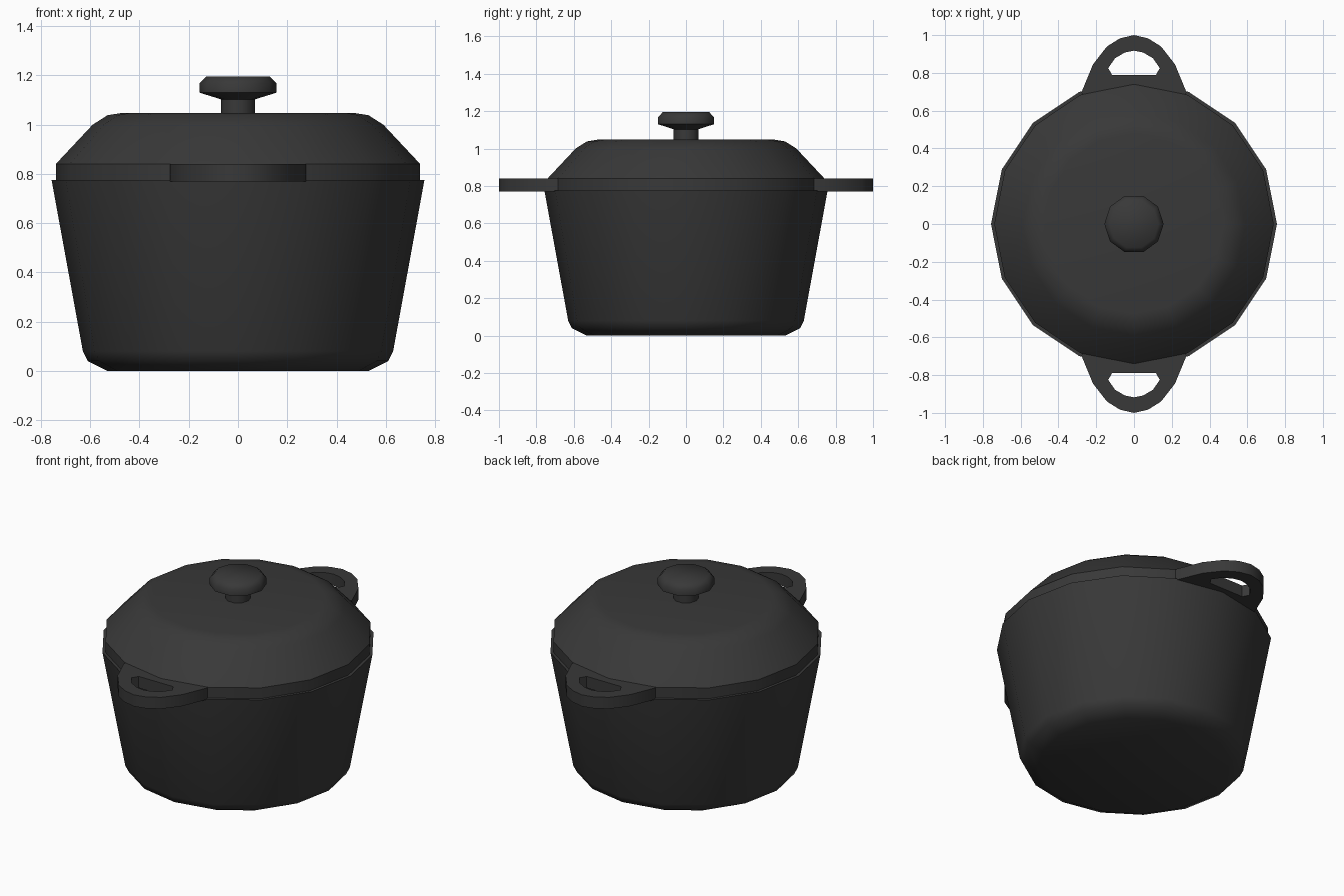
import bpy, bmesh, math

if "Cube" in bpy.data.objects:
    bpy.data.objects.remove(bpy.data.objects["Cube"])

iron = bpy.data.materials.new("cast_iron_black")
iron.diffuse_color = (0.04, 0.04, 0.04, 1)
iron.use_nodes = True
iron.node_tree.nodes["Principled BSDF"].inputs["Base Color"].default_value = iron.diffuse_color


def finish(name, bm, angle):
    bmesh.ops.recalc_face_normals(bm, faces=bm.faces[:])
    me = bpy.data.meshes.new(name)
    bm.to_mesh(me)
    bm.free()
    me.materials.append(iron)
    ob = bpy.data.objects.new(name, me)
    bpy.context.collection.objects.link(ob)
    bpy.ops.object.select_all(action='DESELECT')
    ob.select_set(True)
    bpy.context.view_layer.objects.active = ob
    bpy.ops.object.shade_smooth_by_angle(angle=math.radians(angle))
    return ob


def lathe(name, profile, sides, angle):
    """Turn (radius, z) points around z and cap both ends."""
    bm = bmesh.new()
    rings = [[bm.verts.new((r * math.cos(math.tau * i / sides),
                            r * math.sin(math.tau * i / sides), z))
              for i in range(sides)] for r, z in profile]
    for a, b in zip(rings, rings[1:]):
        for i in range(sides):
            j = (i + 1) % sides
            bm.faces.new((a[i], a[j], b[j], b[i]))
    bm.faces.new(rings[0][::-1])
    bm.faces.new(rings[-1])
    return finish(name, bm, angle)


def handle(name, turn):
    """Flat loop handle with a D-shaped hole."""
    half_outer = [(0.275, 0.66), (0.277, 0.70), (0.217, 0.845),
                  (0.143, 0.94), (0.074, 0.983)]
    half_hole = [(0.115, 0.788), (0.137, 0.825), (0.10, 0.878), (0.048, 0.908)]
    bm = bmesh.new()
    edges = []
    for half, top in ((half_outer, 1.0), (half_hole, 0.918)):
        pts = half + [(0, top)] + [(-x, y) for x, y in reversed(half)]
        vs = [bm.verts.new((x, y, 0.77)) for x, y in pts]
        edges += [bm.edges.new((vs[i - 1], vs[i])) for i in range(len(vs))]
    bmesh.ops.triangle_fill(bm, use_beauty=True, use_dissolve=False, edges=edges)
    ext = bmesh.ops.extrude_face_region(bm, geom=bm.faces[:], use_keep_orig=True)
    bmesh.ops.translate(bm, vec=(0, 0, 0.07),
                        verts=[g for g in ext["geom"] if isinstance(g, bmesh.types.BMVert)])
    ob = finish(name, bm, 40)
    ob.rotation_euler.z = turn
    return ob


# Pot body with rounded base
lathe("pot_body", [(0.53, 0), (0.61, 0.04), (0.63, 0.08), (0.757, 0.775)], 16, 40)

# Lid with vertical rim and sloped shoulder
lathe("lid", [(0.74, 0.77), (0.74, 0.84), (0.59, 1.0), (0.53, 1.038), (0.475, 1.047)], 16, 40)

# Knob: stem and cap
lathe("lid_knob", [(0.07, 1.04), (0.07, 1.103), (0.157, 1.13), (0.157, 1.168), (0.13, 1.195)], 10, 55)

# Side handles
handle("back_handle", 0)
handle("front_handle", math.pi)
